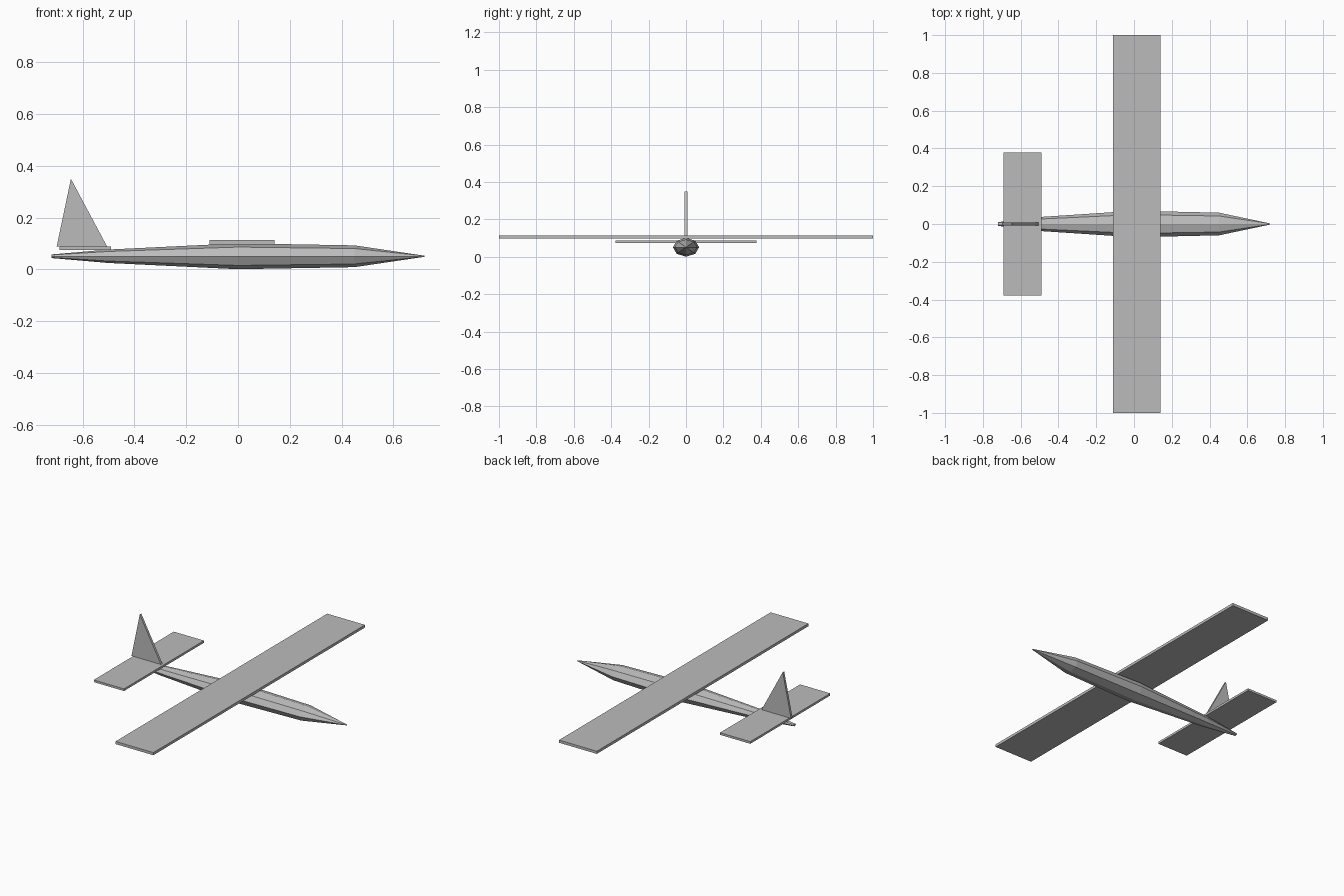
import bpy
import bmesh
import math

cube = bpy.data.objects.get("Cube")
if cube:
    bpy.data.objects.remove(cube, do_unlink=True)

# Single plain grey for the whole glider
GREY = (0.5, 0.5, 0.5, 1.0)
grey = bpy.data.materials.new("plain_grey")
grey.use_nodes = True
grey.diffuse_color = GREY
bsdf = next(n for n in grey.node_tree.nodes if n.type == "BSDF_PRINCIPLED")
bsdf.inputs["Base Color"].default_value = GREY
bsdf.inputs["Roughness"].default_value = 0.8


def finish(name, bm):
    """Turn a bmesh into a named, flat-shaded object."""
    bmesh.ops.recalc_face_normals(bm, faces=bm.faces)
    mesh = bpy.data.meshes.new(name)
    bm.to_mesh(mesh)
    bm.free()
    mesh.materials.append(grey)
    obj = bpy.data.objects.new(name, mesh)
    bpy.context.collection.objects.link(obj)
    return obj


def loft(name, rings):
    """Bridge a row of equal-sided rings and cap both ends."""
    bm = bmesh.new()
    loops = [[bm.verts.new(p) for p in ring] for ring in rings]
    count = len(loops[0])
    for a, b in zip(loops, loops[1:]):
        for i in range(count):
            j = (i + 1) % count
            bm.faces.new((a[i], a[j], b[j], b[i]))
    bm.faces.new(loops[0][::-1])
    bm.faces.new(loops[-1])
    return finish(name, bm)


def slab(name, x0, x1, half_span, z0, z1):
    """Flat rectangular flying surface reaching equally to both sides."""
    outline = [(x0, z0), (x1, z0), (x1, z1), (x0, z1)]
    return loft(name, [[(x, y, z) for x, z in outline]
                       for y in (-half_span, half_span)])


# Fuselage: flattened octagonal sections (position, half width, half height)
SIDES = 8
AXIS = 0.051
stations = [(-0.72, 0.01, 0.007), (-0.5, 0.037, 0.026), (0.0, 0.07, 0.05),
            (0.45, 0.06, 0.042), (0.72, 0.003, 0.002)]
angles = [math.tau * i / SIDES for i in range(SIDES)]
loft("fuselage", [[(x, w * math.cos(a), AXIS + h * math.sin(a)) for a in angles]
                  for x, w, h in stations])

# Wing and tailplane
slab("wing", -0.11, 0.14, 1.0, 0.097, 0.113)
slab("tailplane", -0.69, -0.49, 0.378, 0.075, 0.088)

# Triangular tail fin
fin = [(-0.7, 0.088), (-0.505, 0.088), (-0.645, 0.35)]
loft("tail_fin", [[(x, y, z) for x, z in fin] for y in (-0.007, 0.007)])
